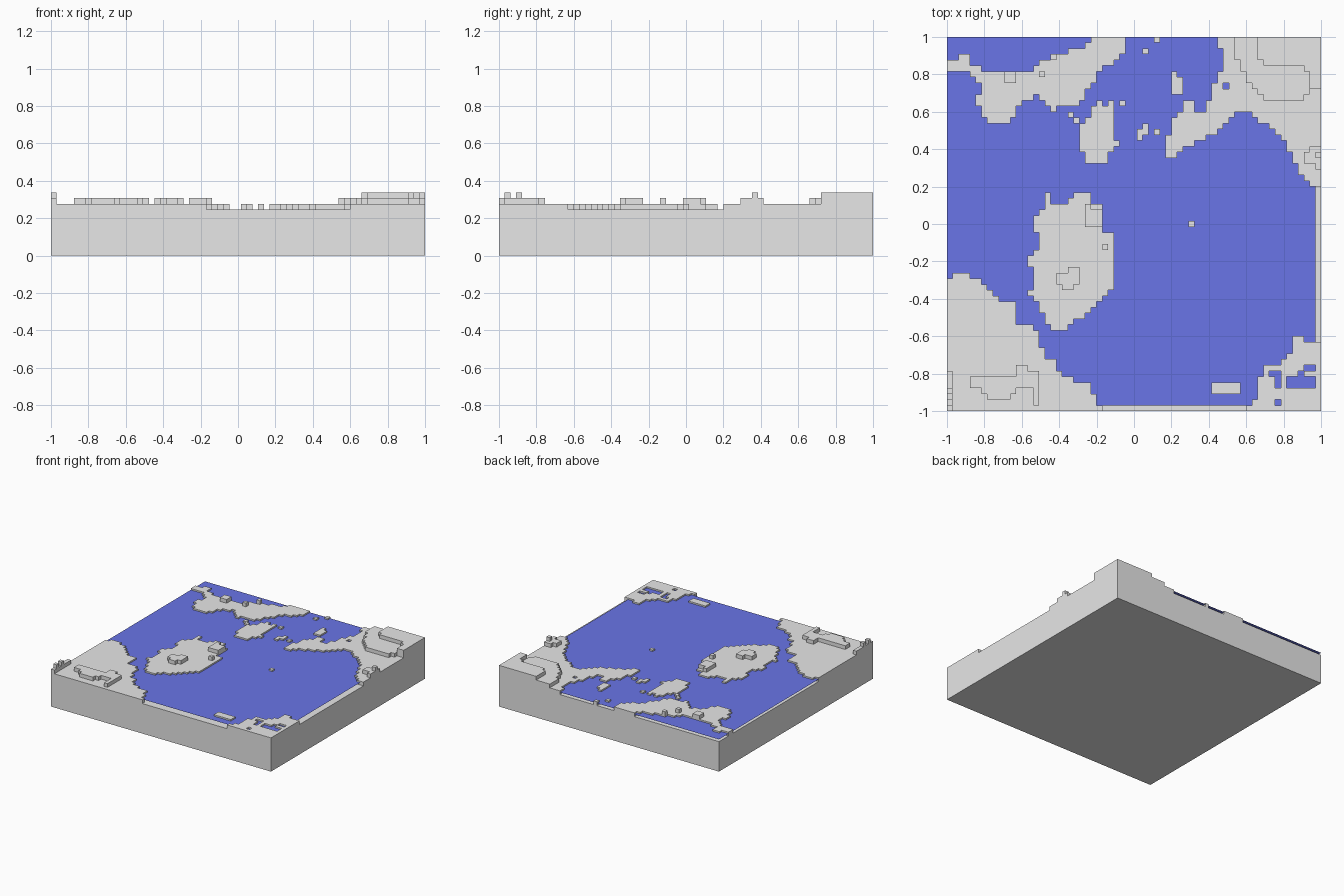
import bpy, bmesh

N = 65                # cells per side
C = 2.0 / N           # cell size
SEA, LAND, HILL, PEAK = 8, 9, 10, 11   # heights in cells
height = [[SEA] * N for _ in range(N)]  # height[col][row]


def inside(x, y, pts):
    hit = False
    for (x1, y1), (x2, y2) in zip(pts, pts[1:] + pts[:1]):
        if (y1 > y) != (y2 > y) and x < x1 + (y - y1) * (x2 - x1) / (y2 - y1):
            hit = not hit
    return hit


def area(level, pts):
    """Raise every cell whose centre lies in the outline (outline on a 64 unit square)."""
    for i in range(N):
        for j in range(N):
            if inside((i + 0.5) * 64 / N, (j + 0.5) * 64 / N, pts):
                height[i][j] = level


def block(level, i0, j0, i1=None, j1=None):
    """Set a rectangle of cells, both ends included."""
    for i in range(i0, (i0 if i1 is None else i1) + 1):
        for j in range(j0, (j0 if j1 is None else j1) + 1):
            height[i][j] = level


# South-west coast
area(LAND, [(0, 0), (0, 22), (1, 23.5), (4, 23.5), (4, 22.5), (6, 22.5), (8, 20.5), (10, 18.5),
            (12, 18.5), (12, 15), (15, 15), (15, 14), (16, 13), (16, 11), (17, 9), (19, 9),
            (19, 7), (20, 6), (22, 6), (22, 5), (25, 5), (25, 3), (26, 3), (26, 1), (26.6, 0)])
# South-east coast with its ponds
area(LAND, [(51.5, 0), (52, 2), (53, 2), (53, 6), (54, 6), (54, 8), (57, 8), (57, 7), (55, 7),
            (55, 6), (56, 6), (56, 4), (57, 4), (57, 8), (58, 9), (59, 11), (59, 13),
            (61, 13), (61, 12), (64, 12), (64, 0)])
block(SEA, 59, 4, 63, 5)
block(SEA, 61, 6)
block(SEA, 62, 7, 63, 7)
block(SEA, 57, 1)
# North-east coast
area(LAND, [(46.5, 64), (46.5, 62), (47, 62), (47, 58), (46, 57), (45.6, 55), (44.5, 52),
            (42.5, 51), (42, 53), (40, 53), (40, 51), (38.5, 50), (38.5, 47), (37.5, 47),
            (37.5, 43.5), (39.4, 43.5), (40.5, 45), (42.5, 46), (44.5, 47), (46.5, 48),
            (47.5, 49.5), (49.5, 51), (52, 51), (52.5, 50), (54.5, 49), (56.5, 47), (58, 46),
            (59, 43), (60, 41), (61, 40), (62, 38.7), (63, 38), (64, 38), (64, 64)])
block(SEA, 48, 56)
# North-west coast
area(LAND, [(25, 64), (30.7, 64), (30.7, 62), (29, 60.5), (27.6, 59), (26, 58), (26, 56),
            (23.5, 55), (23, 53), (20.7, 52), (17.7, 51.4), (17, 53), (15, 54), (13.4, 53),
            (11.6, 51.5), (11, 49), (7, 49), (6, 51), (5, 53.6), (6, 54), (5, 57), (4, 58),
            (0, 58), (0, 60), (3, 61), (4, 60), (5, 59), (7, 58), (14, 58.3), (15, 59),
            (17, 60), (20, 61), (22, 62), (25, 63)])
# North island
area(LAND, [(25.5, 53), (25.5, 52), (24.7, 52), (24.7, 50), (22.6, 49), (22.6, 44.5), (23.7, 44),
            (23.7, 42.5), (27.5, 42.5), (27.5, 44.5), (29.3, 45), (29.3, 46.5), (28.4, 47),
            (28.4, 53), (27.4, 53), (27.4, 52), (26.5, 52), (26.5, 53)])
# Central island
area(LAND, [(17, 37.5), (18, 37.5), (18, 35.5), (20.7, 35), (21.8, 37.5), (24.7, 37.5),
            (24.7, 35.5), (26.6, 35.5), (26.6, 30), (28.4, 30.7), (28.4, 28.5), (29.3, 27.6),
            (28.4, 26.5), (28.4, 21.6), (27.6, 19.5), (25.7, 18.5), (23.7, 16.5), (21.8, 15.6),
            (20.7, 14), (17.7, 14), (16.8, 16), (16, 17.7), (14, 19.8), (14.9, 22.5), (14, 26),
            (16, 29), (15, 31), (15, 33), (16, 34)])
# Islets
block(LAND, 46, 3, 50, 4)
block(LAND, 39, 55, 40, 57)
block(LAND, 39, 58)
block(LAND, 33, 48, 34, 48)
block(LAND, 34, 49)
for i, j in [(34, 62), (36, 64), (30, 53), (33, 47), (36, 48), (21, 51), (22, 50), (42, 32)]:
    block(LAND, i, j)

# Hills and peaks
area(HILL, [(4, 4), (4, 6), (11.8, 6.4), (11.8, 7.9), (14, 7.9), (14, 7), (16, 7), (16, 1),
            (15, 1), (15, 4), (11.5, 4), (11, 2), (7.5, 2.2), (7, 3)])
block(HILL, 0, 0, 0, 6)
block(PEAK, 0, 1)
block(PEAK, 0, 3)
block(HILL, 24, 32, 26, 34)
block(HILL, 24, 35)
block(HILL, 27, 28)
area(HILL, [(19, 21.5), (19, 23), (20.7, 24.5), (21.8, 24.5), (22.8, 23.5), (22.8, 21.5),
            (21, 20.7)])
area(HILL, [(49.5, 64), (49.5, 61), (50.4, 59), (51, 57), (53, 55), (54, 53.3), (61, 53.3),
            (62, 55), (64, 55), (64, 64)])
area(PEAK, [(53, 64), (53, 60), (56, 59), (61, 59), (62, 57), (62, 55), (64, 55), (64, 64)])
block(HILL, 62, 43, 64, 44)
block(HILL, 63, 45, 64, 45)
block(HILL, 64, 42)
block(PEAK, 64, 44)
block(HILL, 10, 57, 11, 58)
block(HILL, 16, 58)
block(HILL, 18, 61)


def make(name, bm, material):
    mesh = bpy.data.meshes.new(name)
    bm.to_mesh(mesh)
    bm.free()
    mesh.materials.append(material)
    bpy.context.collection.objects.link(bpy.data.objects.new(name, mesh))


def colour(name, rgb):
    m = bpy.data.materials.new(name)
    m.diffuse_color = (*rgb, 1)
    return m


def quad(bm, pts):
    bm.faces.new([bm.verts.new((x * C - 1, y * C - 1, z * C)) for x, y, z in pts])


# Terrain: a top for every cell, a wall wherever the neighbour is lower
bm = bmesh.new()
quad(bm, [(0, 0, 0), (0, N, 0), (N, N, 0), (N, 0, 0)])
for i in range(N):
    for j in range(N):
        h = height[i][j]
        ring = [(i, j), (i + 1, j), (i + 1, j + 1), (i, j + 1)]
        quad(bm, [(x, y, h) for x, y in ring])
        for k, (di, dj) in enumerate([(0, -1), (1, 0), (0, 1), (-1, 0)]):
            a, b = i + di, j + dj
            low = height[a][b] if 0 <= a < N and 0 <= b < N else 0
            if low < h:
                p, q = ring[k], ring[(k + 1) % 4]
                quad(bm, [(*p, low), (*q, low), (*q, h), (*p, h)])
bmesh.ops.remove_doubles(bm, verts=bm.verts, dist=1e-5)
make("terrain", bm, colour("stone grey", (0.8, 0.8, 0.8)))

# Water sheet, floating just over the sea bed, one cell short at front and right
bm = bmesh.new()
w = SEA + 0.6
quad(bm, [(0, 1, w), (N - 1, 1, w), (N - 1, N, w), (0, N, w)])
make("water", bm, colour("water blue", (0.18, 0.22, 1.0)))
